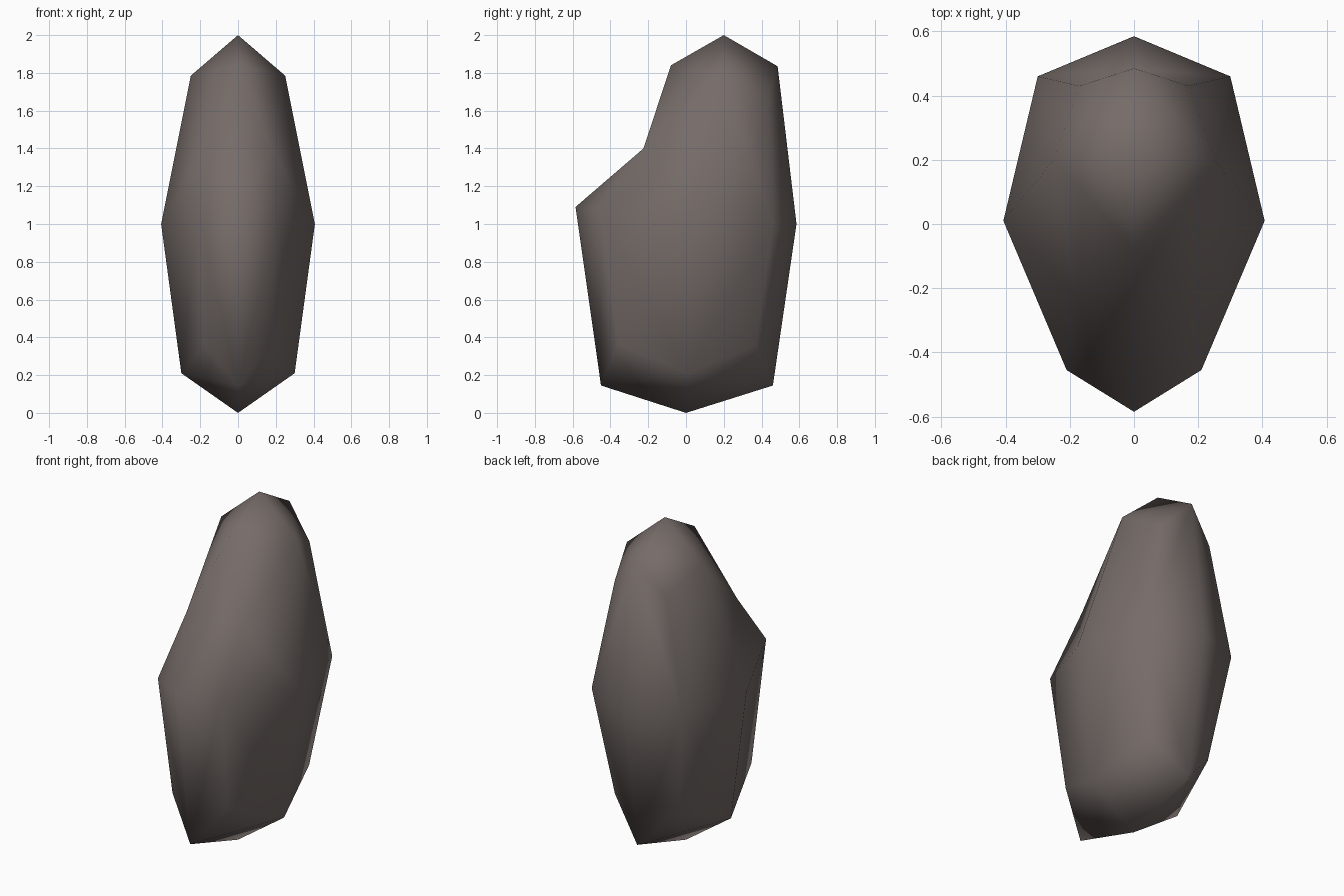
import bpy, bmesh

if "Cube" in bpy.data.objects:
    bpy.data.objects.remove(bpy.data.objects["Cube"])

# Control points of the right half (x >= 0); the left half is mirrored
P = {
    "top": (0, .20, 2.0), "bottom": (0, 0, 0),
    "front": (0, -.585, 1.09), "back": (0, .585, 1.0), "side": (.407, .01, 1.0),
    "top_front": (0, -.08, 1.84), "top_back": (0, .485, 1.835), "top_side": (.25, .20, 1.785),
    "mid_front": (.21, -.455, 1.08), "mid_back": (.30, .46, 1.0),
    "low_front": (0, -.45, .145), "low_back": (0, .46, .145), "low_side": (.30, .005, .21),
    "shoulder": (.18, -.225, 1.40), "nape": (.17, .43, 1.66),
    "toe": (.18, -.36, .368), "heel": (.21, .37, .36),
}

bm = bmesh.new()
cache = {}


def vert(name, s):
    x, y, z = P[name]
    key = (name, s if x else 0)
    if key not in cache:
        cache[key] = bm.verts.new((x * s, y, z))
    return cache[key]


def face(*names):
    for s in (1, -1):
        bm.faces.new([vert(n, s) for n in names])


def octant(corner, poles, mids):
    """Faceted eighth: mids[i] lies between poles[i] and poles[i+1]."""
    for i in range(3):
        face(poles[i], mids[i], mids[i - 1])
        face(mids[i], corner, mids[i - 1])


octant("nape", ("top", "back", "side"), ("top_back", "mid_back", "top_side"))
octant("heel", ("bottom", "back", "side"), ("low_back", "mid_back", "low_side"))
octant("toe", ("bottom", "front", "side"), ("low_front", "mid_front", "low_side"))

# Upper front: hollow ledge under the peak
face("top", "top_front", "top_side")
face("top_front", "shoulder", "top_side")
face("top_side", "shoulder", "side")
face("shoulder", "mid_front", "side")
face("shoulder", "front", "mid_front")
right, left = vert("shoulder", 1), vert("shoulder", -1)
for n in ("top_front", "front"):
    bm.faces.new((vert(n, 1), right, left))

bmesh.ops.recalc_face_normals(bm, faces=bm.faces)
for f in bm.faces:
    f.smooth = True

# Rock object and its single colour
mesh = bpy.data.meshes.new("rock")
bm.to_mesh(mesh)
bm.free()
rock = bpy.data.objects.new("rock", mesh)
bpy.context.collection.objects.link(rock)
mat = bpy.data.materials.new("brown grey stone")
mat.diffuse_color = (.18, .15, .14, 1)
mat.use_nodes = True
mat.node_tree.nodes["Principled BSDF"].inputs["Base Color"].default_value = mat.diffuse_color
mesh.materials.append(mat)
